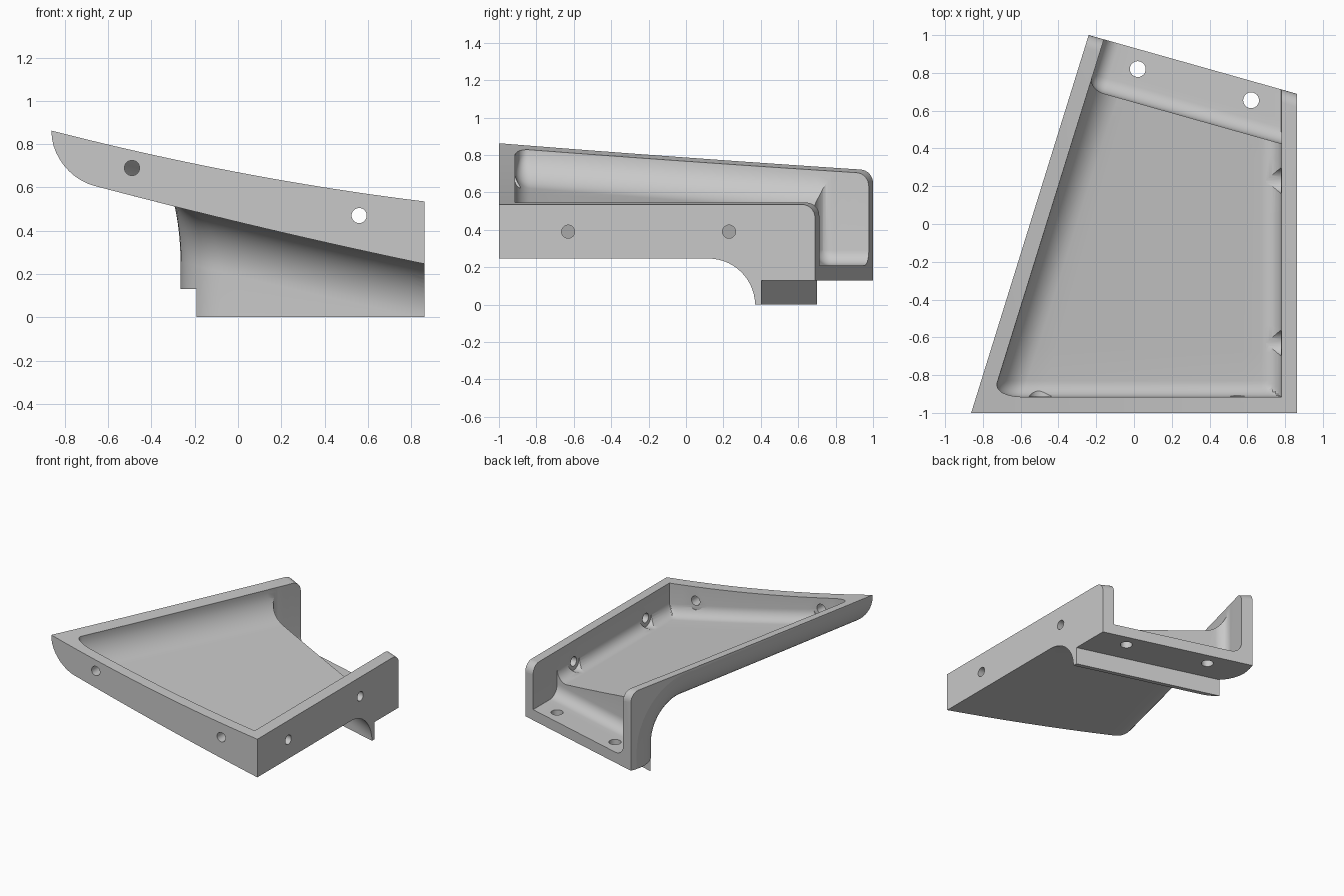
import bpy, bmesh
from math import sin, cos, pi, sqrt, hypot
from mathutils import Vector, Matrix

cube = bpy.data.objects.get("Cube")
if cube:
    bpy.data.objects.remove(cube)

SLANT = 0.282          # slope of the back edge in plan
WALL = 0.088           # wall thickness
BEND_R = 0.25          # bend from floor down into the lip


def left_x(y): return -0.862 + 0.311 * (y + 1)
def back_y(x): return 0.69 - SLANT * (x - 0.86)
def face_y(x): return back_y(x) - 0.32
def crest_y(x): return back_y(x) - 0.287
def rim_z(x): return 0.67 - 0.19 * x + 0.039 * x * x
def under_z(x): return 0.44 - 0.24 * x + 0.018 * x * x
def floor_z(x): return under_z(x) + 0.04


def near(r, n=8):
    """Distances that crowd towards the steep end of a fillet."""
    return [r * (1 - cos(pi / 2 * i / n)) for i in range(n + 1)]


def spread(a, b, n):
    return [a + (b - a) * i / n for i in range(1, n + 1)]


def drop(k):
    return 1 - sqrt(max(0, 1 - k * k))


def make(name, bm):
    bmesh.ops.recalc_face_normals(bm, faces=bm.faces)
    mesh = bpy.data.meshes.new(name)
    bm.to_mesh(mesh)
    bm.free()
    ob = bpy.data.objects.new(name, mesh)
    bpy.context.collection.objects.link(ob)
    return ob


def grid_prism(name, rows, z_end):
    """Solid between a grid surface and a flat level."""
    bm = bmesh.new()
    a = [[bm.verts.new(p) for p in row] for row in rows]
    b = [[bm.verts.new((p[0], p[1], z_end)) for p in row] for row in rows]
    m, n = len(a), len(a[0])
    for g in (a, b):
        for i in range(m - 1):
            for j in range(n - 1):
                p, q, r, s = g[i][j], g[i + 1][j], g[i + 1][j + 1], g[i][j + 1]
                bm.faces.new((p, q, r))
                bm.faces.new((p, r, s))
    rim = ([(0, j) for j in range(n)] + [(i, n - 1) for i in range(1, m)]
           + [(m - 1, j) for j in range(n - 2, -1, -1)]
           + [(i, 0) for i in range(m - 2, 0, -1)])
    for (i, j), (k, l) in zip(rim, rim[1:] + rim[:1]):
        bm.faces.new((a[i][j], a[k][l], b[k][l], b[i][j]))
    return make(name, bm)


def prism(name, outline, z0, z1):
    bm = bmesh.new()
    f = bm.faces.new([bm.verts.new((x, y, z0)) for x, y in outline])
    ext = bmesh.ops.extrude_face_region(bm, geom=[f])
    bmesh.ops.translate(bm, vec=(0, 0, z1 - z0),
                        verts=[v for v in ext["geom"] if isinstance(v, bmesh.types.BMVert)])
    return make(name, bm)


def drill(name, start, end, r):
    start, end = Vector(start), Vector(end)
    axis = end - start
    bm = bmesh.new()
    turn = axis.to_track_quat('Z', 'Y').to_matrix().to_4x4()
    bmesh.ops.create_cone(bm, cap_ends=True, segments=32, radius1=r, radius2=r,
                          depth=axis.length,
                          matrix=Matrix.Translation((start + end) / 2) @ turn)
    return make(name, bm)


def cavity(name, front, back, floor, rl, rf, rr):
    """Hollow with filleted left, front and right walls."""
    rows = []
    for d, t in [(d, 0) for d in near(rf)] + [(rf, t) for t in spread(0, 1, 12)]:
        def row_y(x): return front(x) + d + (back(x) - front(x) - d) * t
        xl = 0
        for _ in range(10):
            xl = left_x(row_y(xl)) + WALL
        width = 0.78 - xl
        dist = near(rl) + spread(rl, width - rr, 12) + [width - q for q in near(rr)[-2::-1]]
        row = []
        for a in dist:
            x = xl + a
            y = row_y(x)
            f = y - front(x)
            u, v = max(0, 1 - a / rl), max(0, 1 - f / rf)
            if u * v > 0:       # round the corner in plan
                u, v = u * sqrt(1 - v * v / 2), v * sqrt(1 - u * u / 2)
                x = xl + rl * (1 - u)
                y = front(x) + rf * (1 - v)
            r = (rl * u * u + rf * v * v) / (u * u + v * v + 1e-9)
            w = max(0, 1 - (width - a) / rr)
            row.append((x, y, floor(x) + max(r * drop(min(1, hypot(u, v))), rr * drop(w))))
        rows.append(row)
    return grid_prism(name, rows, 1.3)


# Solid block with the plan outline
body = prism("tray_bracket", [(left_x(-1), -1), (0.862, -1), (0.862, back_y(0.862)),
                              (-0.24, back_y(-0.24))], 0, 1)
cutters = []

# Curved rim, rounded down at the back ends
r = 0.07
rows = []
for q in [-0.1] + near(r) + [1, 2.4]:
    k = min(1, max(0, 1 - q / r))
    rows.append([(x, back_y(x) - q, rim_z(x) - r * drop(k))
                 for x in [-1.0] + spread(-1, 1, 32)])
cutters.append(grid_prism("rim_cutter", rows, 1.5))

# Underside: curved floor, rounded left edge, bend into the lip;
# the edge rounding widens down the bend and tapers the end of the lip
path = [(d, None) for d in (2.4, 2.1, 1.8, 1.5, 1.2, 0.9, 0.6, 0.4)]
path += [(None, pi / 2 * i / 14) for i in range(15)]
rows = []
for flat, ang in path:
    edge = 0.195 + 0.075 * sin(ang or 0)
    row = []
    for s in [-0.1] + near(edge, 10) + spread(edge, 2.1, 24):
        off = edge * drop(max(0, 1 - max(s, 0) / edge))
        if ang is None:
            d, rise = flat, off
        else:
            d = BEND_R - (BEND_R + off) * sin(ang)
            rise = (BEND_R + off) * cos(ang) - BEND_R
        x = 0
        for _ in range(12):
            x = left_x(face_y(x) - d) + s
        row.append((x, face_y(x) - d, under_z(x) + rise))
    rows.append(row)
cutters.append(grid_prism("underside_cutter", rows, -0.4))

# Space below the flange, leaving the thin lip
cutters.append(prism("flange_cutter", [(1.2, crest_y(1.2)), (1.2, 1.5), (-1, 1.5),
                                       (-1, crest_y(-1))], -0.2, 0.13))

# Tray hollow, and the lower flange pocket behind its crest
cutters.append(cavity("tray_cutter", lambda x: -0.915, lambda x: crest_y(x) + 0.5,
                      floor_z, 0.155, 0.085, 0.105))
cutters.append(cavity("pocket_cutter", crest_y, lambda x: crest_y(x) + 0.6,
                      lambda x: 0.21, 0.08, 0.085, 0.004))

# Screw holes with spot faces inside the walls
for x, y in ((0.02, 0.82), (0.62, 0.655)):
    cutters.append(drill("flange_hole", (x, y, 0.05), (x, y, 0.4), 0.042))
for y in (-0.63, 0.23):
    cutters.append(drill("side_hole", (1, y, 0.39), (0.72, y, 0.39), 0.035))
    cutters.append(drill("side_spot_face", (0.779, y, 0.39), (0.70, y, 0.39), 0.066))
for x, z in ((-0.49, 0.69), (0.56, 0.47)):
    cutters.append(drill("front_hole", (x, -1.1, z), (x, -0.85, z), 0.035))
    cutters.append(drill("front_spot_face", (x, -0.914, z), (x, -0.85, z), 0.066))

# Apply the cuts
for c in cutters:
    c.hide_render = True
    mod = body.modifiers.new(c.name, 'BOOLEAN')
    mod.operation = 'DIFFERENCE'
    mod.solver = 'EXACT'
    mod.object = c
bpy.context.view_layer.update()
done = bpy.data.meshes.new_from_object(body.evaluated_get(bpy.context.evaluated_depsgraph_get()))
body.modifiers.clear()
body.data = done
for c in cutters:
    bpy.data.objects.remove(c)

# Plain grey material
grey = bpy.data.materials.new("plain_grey")
grey.use_nodes = True
colour = (0.58, 0.58, 0.58, 1)
grey.diffuse_color = colour
grey.node_tree.nodes["Principled BSDF"].inputs["Base Color"].default_value = colour
body.data.materials.clear()
body.data.materials.append(grey)

for o in bpy.context.selected_objects:
    o.select_set(False)
body.select_set(True)
bpy.context.view_layer.objects.active = body
bpy.ops.object.shade_smooth_by_angle(angle=0.5)
